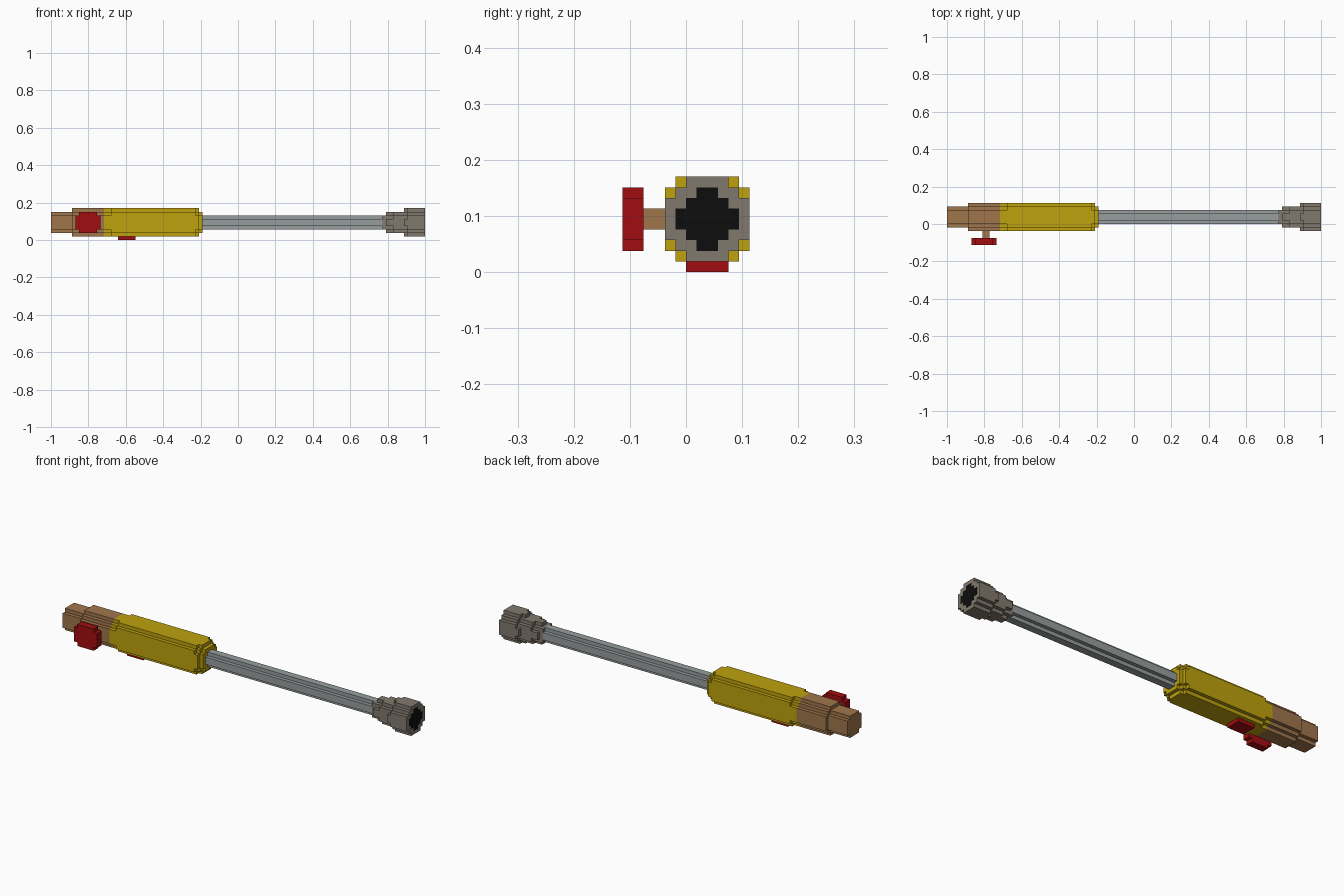
import bpy, bmesh

if "Cube" in bpy.data.objects:
    bpy.data.objects.remove(bpy.data.objects["Cube"])

V = 2 / 106            # size of one block step
CY, CZ = 2, 5          # barrel axis, in blocks


def material(name, rgb):
    m = bpy.data.materials.new(name)
    m.diffuse_color = (*rgb, 1)
    m.use_nodes = True
    m.node_tree.nodes["Principled BSDF"].inputs["Base Color"].default_value = m.diffuse_color
    return m


YELLOW = material("yellow", (0.52, 0.36, 0.004))
BROWN = material("brown", (0.35, 0.18, 0.07))
RED = material("red", (0.36, 0.004, 0.005))
STEEL = material("steel grey", (0.31, 0.34, 0.34))
DARK = material("warm grey", (0.22, 0.19, 0.155))
BLACK = material("black", (0.004, 0.004, 0.004))

# Stepped round sections: outer corners of one quarter as (half width, half height)
R4 = [(4, 3), (3, 4)]
R4_ROUND = [(4, 2), (3, 3), (2, 4)]
R3 = [(3, 2), (2, 3)]
R3_ROUND = [(3, 1), (2, 2), (1, 3)]
R2 = [(2, 1), (1, 2)]
SQ2 = [(2, 2)]


def outline(corners):
    """Mirror a quarter staircase into a closed outline."""
    q = []
    for i, (a, b) in enumerate(corners):
        if i:
            q.append((a, corners[i - 1][1]))
        q.append((a, b))
    return (q + [(-a, b) for a, b in reversed(q)]
            + [(-a, -b) for a, b in q] + [(a, -b) for a, b in reversed(q)])


def part(name, mat, sections, place):
    """Extrude each (start, end, corners); place maps (u, v, depth) to blocks."""
    bm = bmesh.new()
    for start, end, corners in sections:
        pts = outline(corners)
        lo = [bm.verts.new([c * V for c in place(u, w, start)]) for u, w in pts]
        hi = [bm.verts.new([c * V for c in place(u, w, end)]) for u, w in pts]
        bm.faces.new(lo)
        bm.faces.new(hi)
        for i in range(len(pts)):
            j = (i + 1) % len(pts)
            bm.faces.new((lo[i], lo[j], hi[j], hi[i]))
    bmesh.ops.recalc_face_normals(bm, faces=bm.faces[:])
    me = bpy.data.meshes.new(name)
    bm.to_mesh(me)
    bm.free()
    me.materials.append(mat)
    ob = bpy.data.objects.new(name, me)
    bpy.context.collection.objects.link(ob)
    return ob


def along_x(u, w, d):
    return (d, CY + u, CZ + w)


def knob_axis(u, w, d):
    return (-42.5 + u, d, CZ + w)


def stem_axis(u, w, d):
    return (-42 + u, d, CZ + w)


def below(u, w, d):
    return (-31.5 + u, CY + w, d)


# Body along the x axis
part("rear_cap", BROWN, [(-53, -47, R3), (-47, -38, R4_ROUND)], along_x)
part("grip", YELLOW, [(-38, -36, R4_ROUND), (-36, -12, R4),
                      (-12, -11, R4_ROUND), (-11, -10, R3)], along_x)
part("shaft", STEEL, [(-10, 41, R2)], along_x)
part("nozzle", DARK, [(41, 42, SQ2), (42, 44, R3_ROUND), (44, 47, R3),
                      (47, 48, [(4, 1), (3, 2), (2, 3), (1, 4)]),
                      (48, 53, R4_ROUND)], along_x)
part("nozzle_opening", BLACK, [(52.95, 53.04, R3_ROUND)], along_x)

# Side valve and underside trigger
part("valve_stem", BROWN, [(-4, -2, [(1, 1)])], stem_axis)
part("valve_knob", RED, [(-6, -4, [(3.5, 2), (2.5, 3)])], knob_axis)
part("trigger", RED, [(0, 1, [(2.5, 2)])], below)
